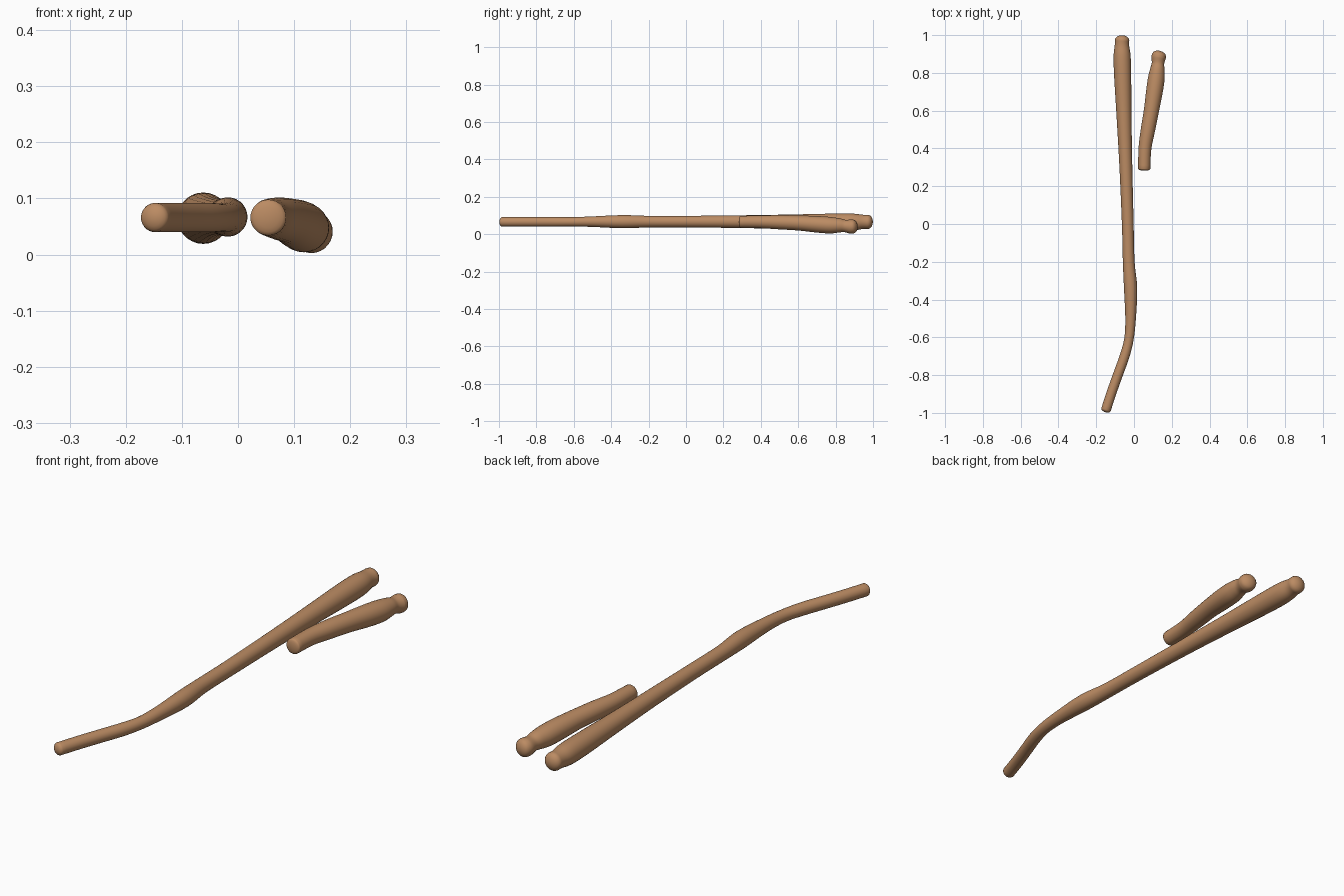
import bpy, bmesh, math
from mathutils import Vector

if "Cube" in bpy.data.objects:
    bpy.data.objects.remove(bpy.data.objects["Cube"])

wood = bpy.data.materials.new("warm brown wood")
wood.diffuse_color = (0.50, 0.26, 0.125, 1)
wood.use_nodes = True
wood.node_tree.nodes["Principled BSDF"].inputs["Base Color"].default_value = wood.diffuse_color


def spline(points, steps=4):
    """Smooth Catmull-Rom interpolation of (x, y, z, radius) stations."""
    p = [Vector(q) for q in points]
    out = []
    for i in range(len(p) - 1):
        a, b, c, d = p[max(i - 1, 0)], p[i], p[i + 1], p[min(i + 2, len(p) - 1)]
        for s in range(steps):
            t = s / steps
            out.append(0.5 * (2 * b + (c - a) * t + (2 * a - 5 * b + 4 * c - d) * t**2
                              + (3 * b - a - 3 * c + d) * t**3))
    return out + [p[-1]]


def stick(name, points, dome_start, dome_end, sides=28):
    """Round tapered stick swept along the stations with domed ends."""
    path = spline(points)
    rings = []
    for i, q in enumerate(path):
        tan = (path[min(i + 1, len(path) - 1)] - path[max(i - 1, 0)]).to_3d().normalized()
        rings.append((q.to_3d(), tan, q.w))

    # extra shrinking rings make the rounded tips
    def dome(ring, depth, sign):
        c, t, r = ring
        return [(c + t * sign * depth * math.sin(a), t, r * math.cos(a))
                for a in (math.radians(k) for k in (18, 36, 54, 72, 84))]
    rings = dome(rings[0], dome_start, -1)[::-1] + rings + dome(rings[-1], dome_end, 1)

    bm = bmesh.new()
    loops = []
    for c, t, r in rings:
        u = t.cross(Vector((0, 0, 1))).normalized()
        v = u.cross(t)
        loops.append([bm.verts.new(c + r * (u * math.cos(a) + v * math.sin(a)))
                      for a in (2 * math.pi * k / sides for k in range(sides))])
    for l0, l1 in zip(loops, loops[1:]):
        for k in range(sides):
            n = (k + 1) % sides
            bm.faces.new((l0[k], l0[n], l1[n], l1[k]))
    bm.faces.new(loops[0])
    bm.faces.new(loops[-1])
    bmesh.ops.recalc_face_normals(bm, faces=bm.faces)
    for f in bm.faces:
        f.smooth = True
    me = bpy.data.meshes.new(name)
    bm.to_mesh(me)
    bm.free()
    me.materials.append(wood)
    ob = bpy.data.objects.new(name, me)
    bpy.context.collection.objects.link(ob)
    return ob


# long bent stick, thick at the back, crooked near the front
stick("long_stick", [
    (-0.148, -0.982, 0.066, 0.026), (-0.118, -0.89, 0.066, 0.026),
    (-0.086, -0.80, 0.066, 0.026), (-0.050, -0.70, 0.066, 0.026),
    (-0.027, -0.61, 0.066, 0.025), (-0.018, -0.50, 0.067, 0.028),
    (-0.018, -0.34, 0.067, 0.035), (-0.028, -0.20, 0.067, 0.031),
    (-0.033, 0.0, 0.067, 0.031), (-0.043, 0.30, 0.067, 0.034),
    (-0.052, 0.55, 0.066, 0.039), (-0.060, 0.78, 0.065, 0.045),
    (-0.063, 0.89, 0.065, 0.045), (-0.064, 0.945, 0.066, 0.038),
    (-0.063, 0.973, 0.066, 0.038)], 0.015, 0.026)

# short knobbed stick, dipping to the ground at the back
stick("short_stick", [
    (0.054, 0.292, 0.066, 0.032), (0.058, 0.40, 0.066, 0.034),
    (0.074, 0.50, 0.064, 0.038), (0.092, 0.60, 0.060, 0.040),
    (0.108, 0.70, 0.053, 0.044), (0.118, 0.77, 0.048, 0.044),
    (0.124, 0.82, 0.047, 0.038), (0.127, 0.85, 0.044, 0.033),
    (0.130, 0.88, 0.041, 0.038), (0.133, 0.893, 0.041, 0.037)], 0.010, 0.024)
